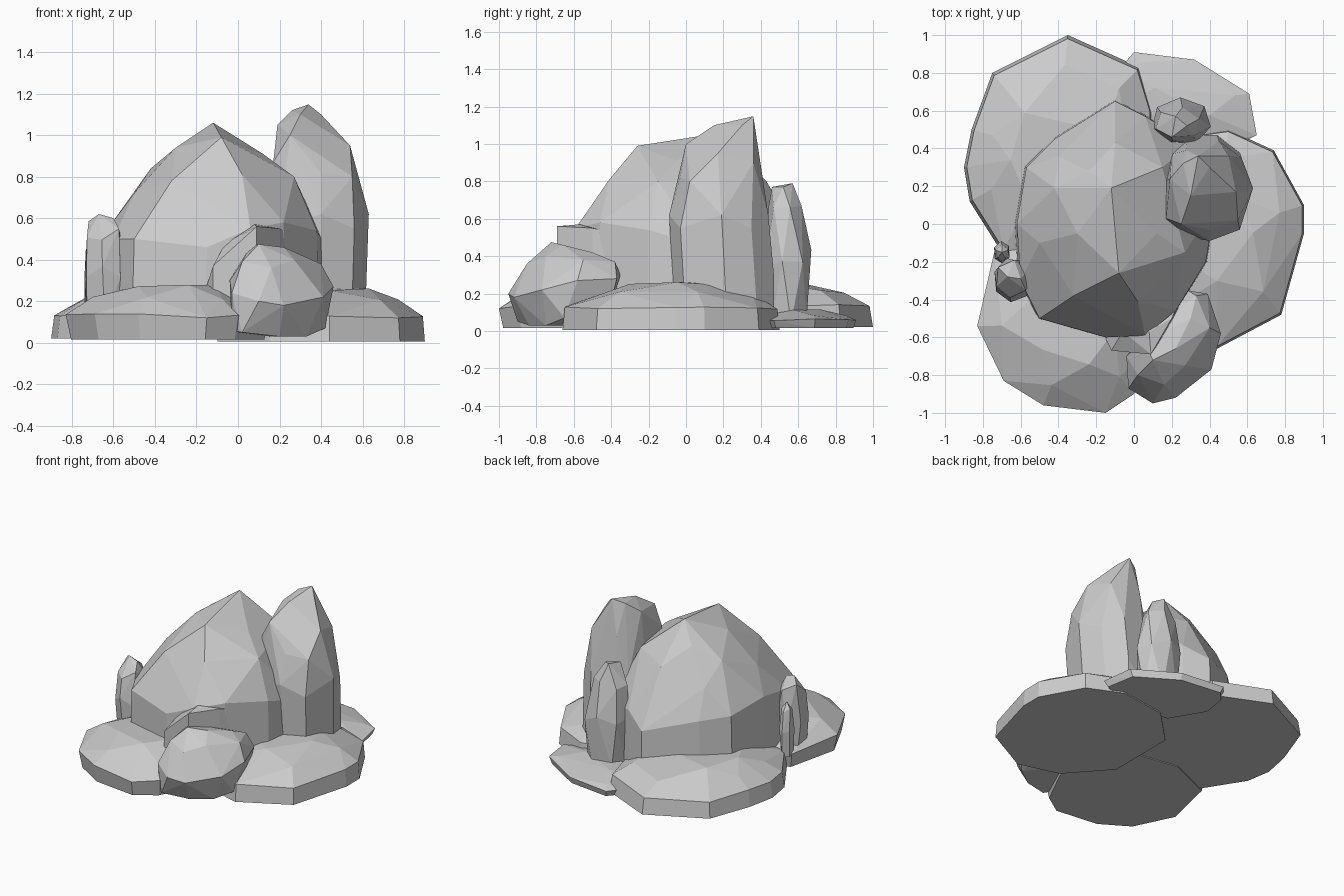
import bpy, bmesh, math, random

random.seed(4)


def rock(name, points):
    """Faceted stone: convex hull with nearly flat neighbours merged."""
    bm = bmesh.new()
    for p in points:
        bm.verts.new(p)
    res = bmesh.ops.convex_hull(bm, input=bm.verts[:])
    junk = {g for g in res["geom_interior"] + res["geom_unused"]
            if isinstance(g, bmesh.types.BMVert)}
    bmesh.ops.delete(bm, geom=list(junk), context='VERTS')
    bmesh.ops.dissolve_limit(bm, angle_limit=math.radians(5),
                             verts=bm.verts[:], edges=bm.edges[:])
    bmesh.ops.recalc_face_normals(bm, faces=bm.faces[:])
    me = bpy.data.meshes.new(name)
    bm.to_mesh(me)
    bm.free()
    ob = bpy.data.objects.new(name, me)
    bpy.context.collection.objects.link(ob)
    return ob


def layers(outline, levels, jitter=0.0):
    """Stack scaled copies of an outline; levels are (scale, z)."""
    cx = sum(p[0] for p in outline) / len(outline)
    cy = sum(p[1] for p in outline) / len(outline)
    pts = []
    for i, (s, z) in enumerate(levels):
        for j, (x, y) in enumerate(outline):
            if s < 0.9 and (i + j) % 2:
                continue
            dz = random.uniform(-jitter, jitter) if i else 0
            pts.append((cx + (x - cx) * s, cy + (y - cy) * s, z + dz))
    return pts


def ring(cx, cy, rx, ry, z, n=6, turn=0.0, jz=0.02):
    return [(cx + rx * math.cos(turn + k * math.tau / n),
             cy + ry * math.sin(turn + k * math.tau / n),
             z + random.uniform(-jz, jz)) for k in range(n)]


# Flat base slabs
rock("base_slab_back_left", layers(
    [(-.35, 1.0), (-.75, .8), (-.86, .5), (-.9, .3), (-.87, .12), (-.7, -.15),
     (-.3, -.25), (0, 0), (.1, .4), (.1, .6), (.03, .83)],
    [(1, .02), (.97, .14), (.75, .21), (.5, .255)], .012))
rock("base_slab_front_left", layers(
    [(-.83, -.54), (-.69, -.83), (-.48, -.96), (-.15, -1.0), (0, -.9),
     (.15, -.6), (.15, -.3), (-.1, -.05), (-.4, 0), (-.74, -.15)],
    [(.95, .015), (1, .13), (.75, .21), (.45, .27)], .012))
rock("base_slab_right", layers(
    [(.9, .1), (.74, .39), (.5, .5), (.15, .45), (-.1, .2), (-.1, -.3),
     (.15, -.58), (.44, -.66), (.78, -.48), (.9, -.05)],
    [(1, .005), (.98, .125), (.72, .21), (.42, .255)], .012))
rock("base_slab_back_right", layers(
    [(0, .91), (.32, .87), (.61, .69), (.65, .47), (.4, .35),
     (.05, .4), (-.1, .65), (-.07, .83)],
    [(.94, .015), (1, .06), (.8, .085), (.4, .11)], .006))

# Large central boulder with a low ledge at its front
girth = [(-.5, -.5, .5), (-.15, -.6, .46), (.06, -.59, .55), (.22, -.46, .58),
         (.38, -.2, .54), (.43, .1, .45), (.3, .42, .45), (.06, .57, .5),
         (-.1, .65, .42), (-.42, .45, .5), (-.57, .3, .52), (-.62, 0, .56),
         (-.6, -.3, .5)]
crown = [(-.12, .19, 1.06), (-.08, -.26, .99), (-.3, -.05, .94),
         (.12, -.05, .91), (-.42, .19, .84), (-.24, .28, .93),
         (.27, -.15, .8), (-.32, -.38, .78), (.02, -.41, .81),
         (-.5, -.1, .72), (-.1, .43, .8), (-.4, .36, .7), (.15, .3, .83)]
foot = [(x * 1.02, y if y < 0 else y * 1.01, .12) for x, y, z in girth]
rock("main_boulder", girth + crown + foot)
rock("boulder_ledge",
     [(-.12, -.67, .37), (.09, -.69, .56), (.2, -.5, .55), (.08, -.57, .57),
      (-.06, -.57, .48), (0, -.3, .5), (.3, -.28, .5), (-.12, -.67, .12),
      (.09, -.69, .12), (.22, -.5, .12), (.36, -.2, .12), (-.2, -.5, .12)])

# Tall standing stone beside it
tall = [(.34, .36, 1.148), (.26, .32, 1.12), (.4, .3, 1.1), (.3, .15, 1.1),
        (.19, .24, 1.05), (.41, .13, 1.0), (.25, 0, 1.0), (.17, .03, .87),
        (.54, .17, .95), (.55, .02, .8), (.4, -.03, .82), (.5, .36, .9),
        (.28, .39, .9)]
body = [(.15, .25), (.2, .4), (.28, .47), (.45, .47), (.57, .38), (.63, .22),
        (.56, 0), (.4, -.06), (.2, -.02)]
tall += [(x, y - .03, .55 + .07 * (k % 2)) for k, (x, y) in enumerate(body)]
tall += [(x - .01, y, .1 + .2 * (k % 2)) for k, (x, y) in enumerate(body)]
tall += [(.38 + (x - .38) * .92, y, .05) for x, y in body]
rock("tall_stone", tall)

# Medium stone behind the tall one
rock("back_stone",
     [(.22, .57, .79), (.2, .46, .77), (.28, .52, .77)]
     + ring(.23, .53, .12, .09, .65, 6, .3)
     + ring(.25, .54, .16, .13, .38, 7, .7, .06)
     + ring(.25, .54, .14, .11, .06, 6, .2))

# Small stones at the left edge
rock("left_stone",
     [(-.67, -.28, .62), (-.6, -.29, .6), (-.72, -.23, .585)]
     + ring(-.645, -.29, .09, .1, .52, 6, .4, .03)
     + ring(-.64, -.295, .105, .12, .35, 7, .1, .05)
     + ring(-.64, -.29, .1, .1, .12, 6, .5))
rock("left_pebble",
     [(-.7, -.15, .49)]
     + ring(-.7, -.15, .035, .04, .43, 5, .3)
     + ring(-.7, -.15, .045, .06, .3, 6, .6)
     + ring(-.7, -.15, .04, .05, .12, 5, .2))

# Rounded boulder at the front
rock("front_boulder",
     [(.1, -.72, .475), (.22, -.66, .46), (.3, -.5, .42), (.05, -.62, .45),
      (.27, -.75, .4), (.02, -.8, .39), (.16, -.85, .36), (.4, -.55, .38),
      (.33, -.38, .37), (.1, -.95, .2), (-.03, -.87, .24), (.22, -.92, .18),
      (.41, -.77, .22), (.46, -.58, .27), (.39, -.37, .28), (.28, -.35, .3),
      (-.04, -.7, .3), (.1, -.5, .37), (.42, -.65, .07), (.36, -.42, .08),
      (.02, -.9, .05), (.2, -.84, .03), (.33, -.75, .03), (-.03, -.85, .06),
      (-.03, -.72, .05), (.15, -.5, .03)])
